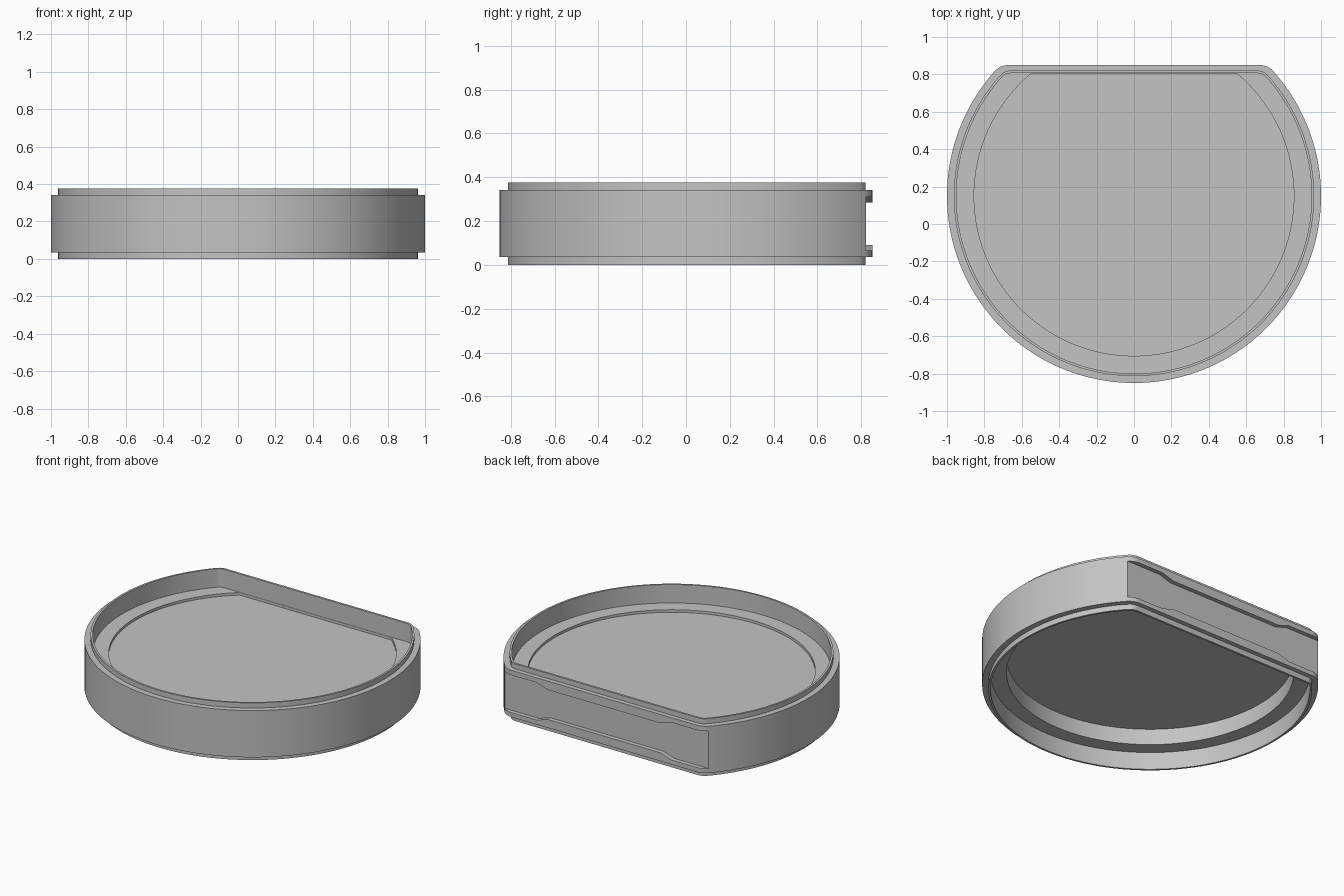
import bpy, bmesh
from math import sqrt, sin, cos, pi, atan2

cube = bpy.data.objects.get("Cube")
if cube:
    bpy.data.objects.remove(cube, do_unlink=True)

CENTRE_Y = 0.15
HEIGHT = 0.375

grey = bpy.data.materials.new("plain grey")
grey.use_nodes = True
colour = (0.55, 0.55, 0.55, 1)
grey.diffuse_color = colour
grey.node_tree.nodes["Principled BSDF"].inputs["Base Color"].default_value = colour


def outline(radius, flat_y, fillet, arc_steps=128, fillet_steps=8):
    """Circle cut by a straight back edge, with rounded corners."""
    cy = flat_y - CENTRE_Y - fillet
    cx = sqrt((radius - fillet) ** 2 - cy ** 2)
    a = atan2(cy, cx)
    right = []
    for i in range(fillet_steps):
        t = pi / 2 + (a - pi / 2) * i / fillet_steps
        right.append((cx + fillet * cos(t), CENTRE_Y + cy + fillet * sin(t)))
    arc = []
    for i in range(arc_steps + 1):
        t = a - (2 * a + pi - 2 * a + 2 * a) * i / arc_steps
        arc.append((radius * cos(t), CENTRE_Y + radius * sin(t)))
    left = [(-x, y) for x, y in reversed(right)]
    return right + arc + left


def loft(name, rings):
    """Skin a list of (outline, z) rings and cap both ends."""
    bm = bmesh.new()
    loops = [[bm.verts.new((x, y, z)) for x, y in pts] for pts, z in rings]
    for low, high in zip(loops, loops[1:]):
        n = len(low)
        for i in range(n):
            j = (i + 1) % n
            bm.faces.new((low[i], low[j], high[j], high[i]))
    bm.faces.new(loops[0])
    bm.faces.new(loops[-1])
    bmesh.ops.recalc_face_normals(bm, faces=bm.faces)
    mesh = bpy.data.meshes.new(name)
    bm.to_mesh(mesh)
    bm.free()
    mesh.materials.append(grey)
    obj = bpy.data.objects.new(name, mesh)
    bpy.context.collection.objects.link(obj)
    return obj


# Case body: recessed tray on top, stepped cavity underneath
rim = outline(1.0, 0.85, 0.1)
lip = outline(0.963, 0.82, 0.07)
wall = outline(0.95, 0.806, 0.057)
pocket = outline(0.855, 0.804, 0.002)
body = loft("case_body", [
    (pocket, 0.237), (pocket, 0.254), (wall, 0.254), (wall, HEIGHT),
    (lip, HEIGHT), (lip, 0.342), (rim, 0.342), (rim, 0.035),
    (lip, 0.035), (lip, 0), (wall, 0), (wall, 0.115),
    (pocket, 0.115), (pocket, 0.22),
])

# Back slot: narrow in the middle, taller towards both ends
mid = HEIGHT / 2
upper = [(-1.1, 0.123), (-0.49, 0.123), (-0.41, 0.097)]
upper += [(-x, h) for x, h in reversed(upper)]
section = [(x, mid + h) for x, h in upper] + [(x, mid - h) for x, h in reversed(upper)]


bm = bmesh.new()
face = bm.faces.new([bm.verts.new((x, 0.822, z)) for x, z in section])
extruded = bmesh.ops.extrude_face_region(bm, geom=[face])
for v in extruded["geom"]:
    if isinstance(v, bmesh.types.BMVert):
        v.co.y += 0.2
bmesh.ops.recalc_face_normals(bm, faces=bm.faces)
mesh = bpy.data.meshes.new("slot_cutter")
bm.to_mesh(mesh)
bm.free()
mesh.materials.append(grey)
cutter = bpy.data.objects.new("slot_cutter", mesh)
bpy.context.collection.objects.link(cutter)
cutter.hide_render = True

cut = body.modifiers.new("back_slot", "BOOLEAN")
cut.operation = "DIFFERENCE"
cut.solver = "EXACT"
cut.object = cutter

bpy.ops.object.select_all(action="DESELECT")
body.select_set(True)
bpy.context.view_layer.objects.active = body
bpy.ops.object.modifier_apply(modifier=cut.name)
bpy.data.objects.remove(cutter, do_unlink=True)

# Smooth curved walls, crisp edges
bpy.ops.object.shade_smooth_by_angle(angle=pi / 6)
